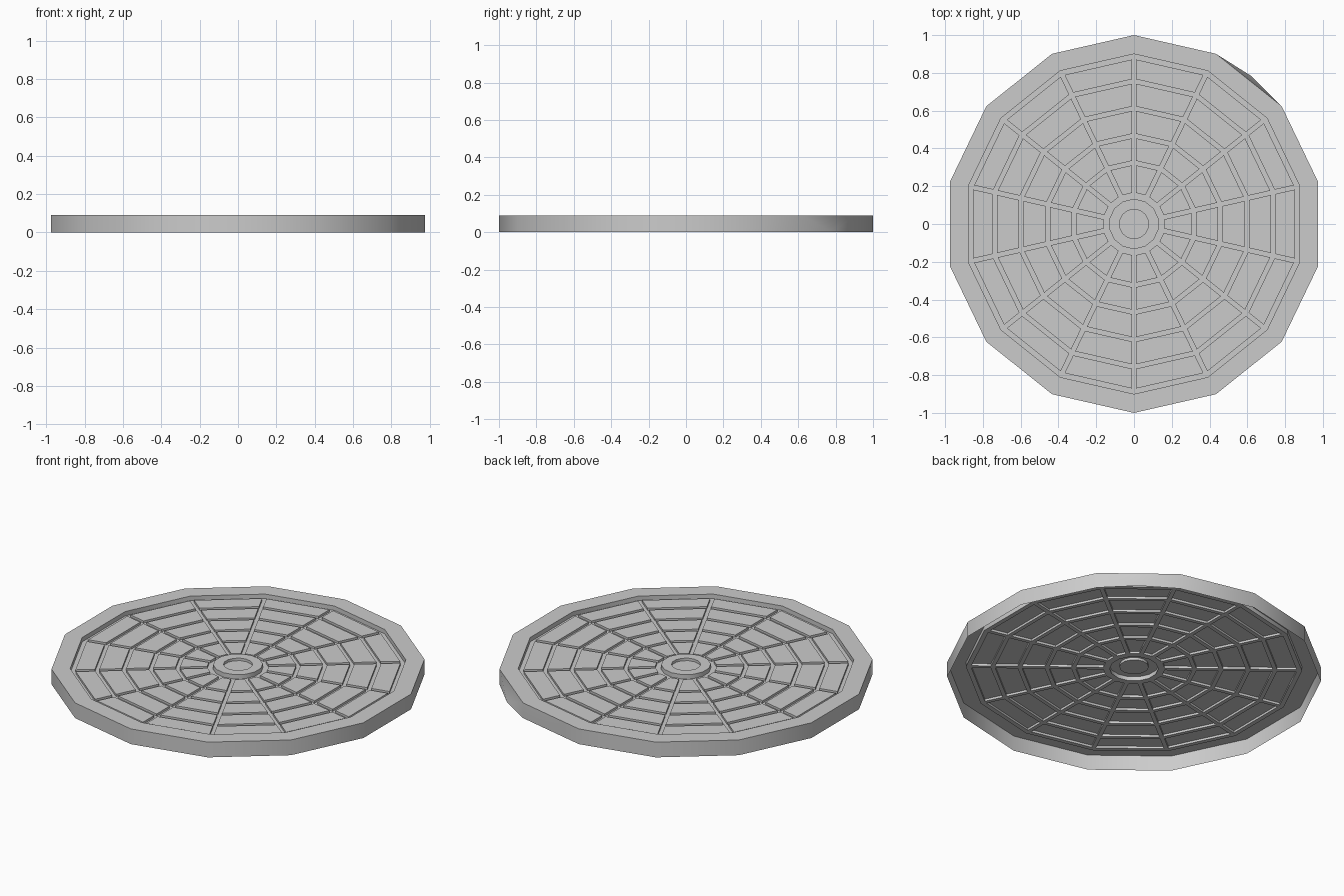
import bpy, bmesh
from math import sin, cos, pi

if "Cube" in bpy.data.objects:
    bpy.data.objects.remove(bpy.data.objects["Cube"])

N = 14            # sides of the disc
TOP = 0.09        # height of rim and hub
WEB = 0.064       # height of the groove grid
PANEL = 0.077     # height of the raised panels


def point(r, k, z):
    a = pi / 2 + 2 * pi * k / N
    return (r * cos(a), r * sin(a), z)


def loft(bm, profile, cap=False):
    """Sweep a radius/height profile round the axis; return faces per band."""
    rings = [[bm.verts.new(point(r, k, z)) for k in range(N)] for r, z in profile]
    bands = []
    for a, b in zip(rings, rings[1:]):
        bands.append([bm.faces.new((a[k], a[(k + 1) % N], b[(k + 1) % N], b[k]))
                      for k in range(N)])
    if cap:
        bm.faces.new(rings[-1])
    return bands


def finish(bm, name):
    bm.normal_update()
    me = bpy.data.meshes.new(name)
    bm.to_mesh(me)
    bm.free()
    ob = bpy.data.objects.new(name, me)
    bpy.context.collection.objects.link(ob)
    bpy.ops.object.select_all(action='DESELECT')
    ob.select_set(True)
    bpy.context.view_layer.objects.active = ob
    bpy.ops.object.shade_smooth_by_angle(angle=pi / 6)
    return ob


# outer rim: open underneath
bm = bmesh.new()
wall = loft(bm, [(1, 0), (1, TOP), (0.9, TOP), (0.9, WEB)])[0]
# one wall side bulges out to a point at its foot
side = wall[N - 2]
a, b, c, d = side.verts[:]
bm.faces.remove(side)
foot = bm.verts.new(point(1, N - 1.5, 0))
for tri in ((a, foot, d), (foot, c, d), (foot, b, c)):
    bm.faces.new(tri)
finish(bm, "outer_rim")

# groove grid with raised panels
bm = bmesh.new()
radii = [0.9, 0.885, 0.757, 0.613, 0.468, 0.325, 0.155, 0.13]
bands = loft(bm, [(r, WEB) for r in radii])
bm.normal_update()
cells = [f for band in bands[1:-1] for f in band]
bmesh.ops.inset_individual(bm, faces=cells, thickness=0.0115, use_even_offset=True)
panels = bmesh.ops.extrude_discrete_faces(bm, faces=cells)["faces"]
bmesh.ops.translate(bm, vec=(0, 0, PANEL - WEB),
                    verts=list({v for f in panels for v in f.verts}))
finish(bm, "panel_grid")

# raised hub with a shallow dish
bm = bmesh.new()
loft(bm, [(0.133, WEB), (0.133, TOP), (0.078, TOP), (0.078, 0.075)], cap=True)
finish(bm, "hub")
